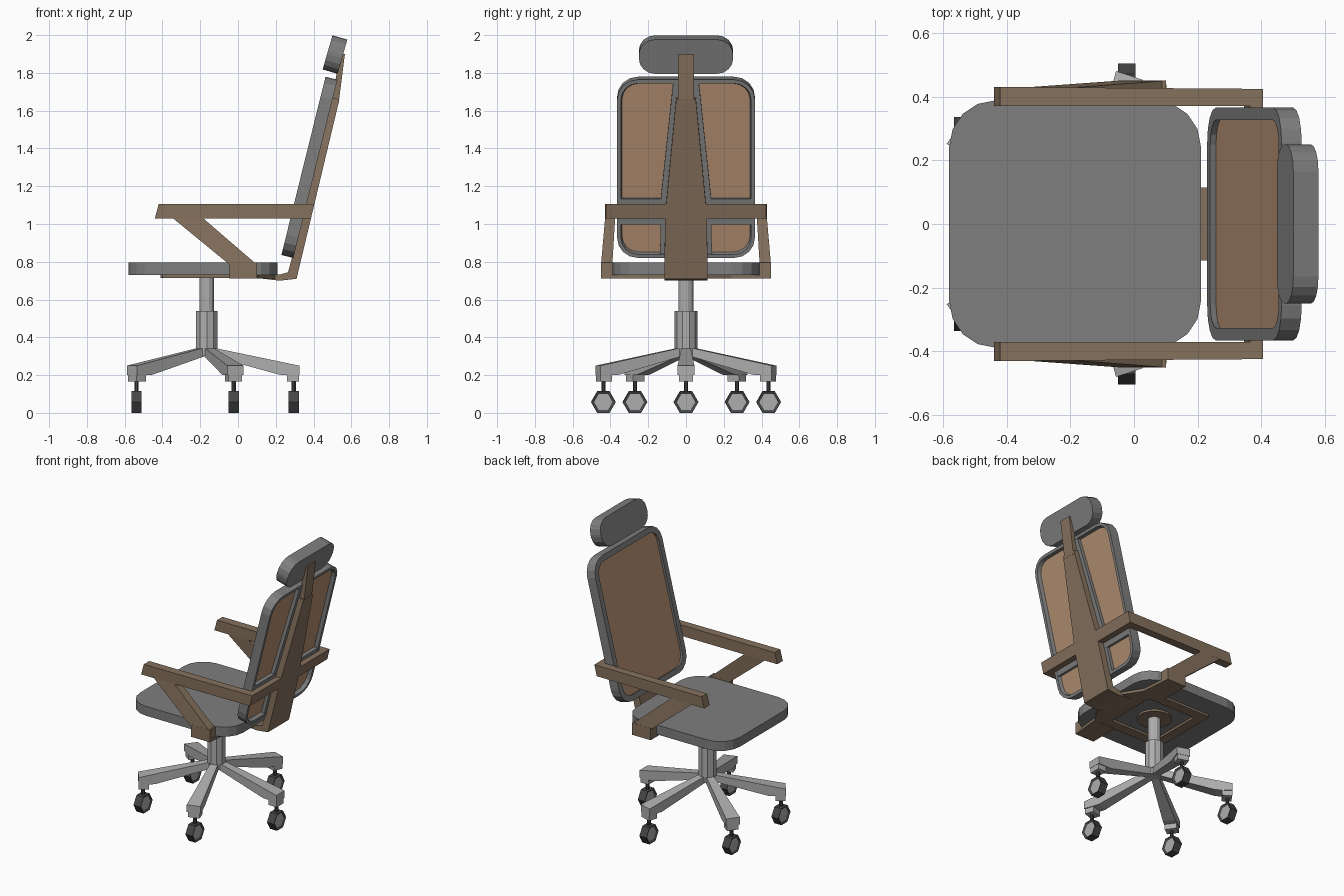
import bpy, bmesh
from math import sin, cos, pi, radians
from mathutils import Matrix, Vector

if "Cube" in bpy.data.objects:
    bpy.data.objects.remove(bpy.data.objects["Cube"])


def material(name, r, g, b):
    m = bpy.data.materials.new(name)
    m.use_nodes = True
    m.diffuse_color = (r, g, b, 1)
    m.node_tree.nodes["Principled BSDF"].inputs["Base Color"].default_value = (r, g, b, 1)
    return m


GREY = material("grey_padding", .21, .21, .21)
BROWN = material("brown_frame", .235, .165, .11)
TAN = material("tan_mesh", .45, .275, .165)
METAL = material("light_metal", .42, .42, .42)
DARK = material("dark_rubber", .06, .06, .06)


def finish(name, bm, *mats):
    bmesh.ops.recalc_face_normals(bm, faces=bm.faces)
    me = bpy.data.meshes.new(name)
    bm.to_mesh(me)
    bm.free()
    for m in mats:
        me.materials.append(m)
    ob = bpy.data.objects.new(name, me)
    bpy.context.collection.objects.link(ob)
    return ob


def loft(name, sections, mat, mtx=Matrix()):
    """Skin equal-length closed sections and cap both ends."""
    bm = bmesh.new()
    rings = [[bm.verts.new(mtx @ Vector(p)) for p in s] for s in sections]
    n = len(rings[0])
    for a, b in zip(rings, rings[1:]):
        for i in range(n):
            j = (i + 1) % n
            bm.faces.new((a[i], a[j], b[j], b[i]))
    bm.faces.new(rings[0])
    bm.faces.new(rings[-1])
    return finish(name, bm, mat)


def prism(name, pts, w0, w1, mat, mtx=Matrix()):
    return loft(name, [[(u, v, w) for u, v in pts] for w in (w0, w1)], mat, mtx)


def box(name, x0, x1, y0, y1, z0, z1, mat, mtx=Matrix()):
    return prism(name, [(x0, y0), (x1, y0), (x1, y1), (x0, y1)], z0, z1, mat, mtx)


def rounded(hu, hv, r, seg=4):
    """Rounded rectangle outline."""
    pts = []
    for k, (su, sv) in enumerate(((1, 1), (-1, 1), (-1, -1), (1, -1))):
        for i in range(seg + 1):
            a = pi / 2 * (k + i / seg)
            pts.append((su * (hu - r) + r * cos(a), sv * (hv - r) + r * sin(a)))
    return pts


def circle(r, n):
    return [(r * cos(2 * pi * (i + .5) / n), r * sin(2 * pi * (i + .5) / n)) for i in range(n)]


def ring(name, outer, inner0, inner1, w0, w1, mat, mtx):
    """Frame with an opening that may differ between its two sides."""
    bm = bmesh.new()
    loops = [[bm.verts.new(mtx @ Vector((u, v, w))) for u, v in pts]
             for pts, w in ((outer, w0), (outer, w1), (inner1, w1), (inner0, w0))]
    n = len(outer)
    for k in range(4):
        a, b = loops[k], loops[(k + 1) % 4]
        for i in range(n):
            j = (i + 1) % n
            bm.faces.new((a[i], a[j], b[j], b[i]))
    return finish(name, bm, mat)


def upright(x, z, deg):
    """Local u = width (y), v = leaning height, w = towards the rear."""
    a = radians(deg)
    return Matrix(((0, sin(a), cos(a), x), (1, 0, 0, 0), (0, cos(a), -sin(a), z), (0, 0, 0, 1)))


# Seat
at_seat = Matrix.Translation((-.185, 0, 0))
prism("seat", rounded(.395, .388, .145), .73, .795, GREY, at_seat)

# Plate below the seat
under = Matrix.Translation((-.155, 0, 0))
ring("seat_plate", rounded(.255, .25, .01, 1), rounded(.185, .18, .01, 1),
     rounded(.185, .18, .01, 1), .715, .732, BROWN, under)
column = Matrix.Translation((-.165, 0, 0))
prism("column_collar", circle(.11, 16), .716, .732, BROWN, column)

# Gas column and hub
prism("upper_column", circle(.04, 12), .53, .72, METAL, column)
prism("lower_column", circle(.06, 10), .34, .54, METAL, column)
prism("base_hub", circle(.054, 10), .3, .346, METAL, column)

# Five legs with casters
for k in range(5):
    turn = column @ Matrix.Rotation(2 * pi * k / 5, 4, 'Z')
    leg = [[(r, -h, lo), (r, h, lo), (r, h, hi), (r, -h, hi)] for r, h, lo, hi in
           ((.03, .024, .3, .346), (.385, .04, .202, .272), (.49, .045, .2, .25))]
    loft("base_leg", leg, METAL, turn)
    box("caster_mount", .425, .488, -.038, .038, .165, .202, METAL, turn)
    place = Matrix.Translation(turn @ Vector((.46, 0, 0)))
    prism("caster_stem", circle(.012, 8), .09, .17, DARK, place)
    # Hexagonal wheel with recessed light caps
    bm = bmesh.new()
    bmesh.ops.create_cone(bm, cap_ends=True, segments=6, radius1=.066, radius2=.066, depth=.054)
    caps = [f for f in bm.faces if abs(f.normal.z) > .9]
    for f in caps:
        f.material_index = 0
    bmesh.ops.inset_individual(bm, faces=caps, thickness=.017, depth=-.008)
    for f in caps:
        f.material_index = 1
    spin = Matrix.Rotation(pi / 2, 4, 'Y')
    bm.transform(spin)
    if max(v.co.z for v in bm.verts) > .06:
        bm.transform(Matrix.Rotation(pi / 6, 4, 'X'))
    bm.transform(place @ Matrix.Translation((0, 0, .0575)))
    finish("caster_wheel", bm, DARK, METAL)

# Backrest: rim, mesh panel and rear ribs
back = upright(.378, 1.3, 13.9)
ring("back_rim", rounded(.365, .486, .11), rounded(.327, .448, .08), rounded(.345, .466, .09),
     -.0325, .0325, GREY, back)
prism("back_mesh", rounded(.348, .468, .09), -.012, .008, TAN, back)
prism("back_spine_rib", [(-.137, -.47), (.137, -.47), (.133, -.16), (.068, .47),
                         (-.068, .47), (-.133, -.16)], .006, .031, GREY, back)
box("back_cross_rib", -.35, .35, -.305, -.165, .006, .0315, GREY, back)


# Rear spine, bending forward under the seat
def rear(z):
    return .31 + (z - .71) * .239


def spine_section(a, b, h):
    return [(a[0], -h, a[1]), (a[0], h, a[1]), (b[0], h, b[1]), (b[0], -h, b[1])]


spine = [spine_section((.09, .732), (.09, .715), .115),
         spine_section((.22, .732), (.22, .7), .115),
         spine_section((.265, .745), (.31, .71), .115)]
for z, h in ((1.05, .11), (1.66, .052)):
    spine.append(spine_section((rear(z) - .041, z + .01), (rear(z), z), h))
loft("rear_spine", spine, BROWN)
loft("headrest_bar", [spine_section((.495, 1.64), (.533, 1.64), .043),
                      spine_section((.54, 1.9), (.566, 1.9), .043)], BROWN)

# Headrest
prism("headrest", rounded(.25, .094, .085), -.041, .041, GREY, upright(.5135, 1.897, 16))

# Rear cross bar joining the armrests
lo, hi = 1.03, 1.105
loft("rear_cross_bar", [[(rear(lo) - .041, y, lo), (rear(lo), y, lo),
                         (rear(hi), y, hi), (rear(hi) - .041, y, hi)]
                        for y in (-.424, .424)], BROWN)

# Armrests, struts and feet on both sides
for side, s in (("left", 1), ("right", -1)):
    m = Matrix.Diagonal((1, s, 1, 1))
    loft(side + "_armrest", [[(a, .37, lo), (a, y, lo), (b, y, hi), (b, .37, hi)]
                             for a, b, y in ((-.44, -.42, .43), (rear(lo), rear(hi), .424))], BROWN, m)
    loft(side + "_arm_strut", [[(x0, y0, z), (x1, y0, z), (x1, y1, z), (x0, y1, z)]
                               for x0, x1, y0, y1, z in ((-.045, .1, .39, .45, .785),
                                                         (-.35, -.19, .375, .428, 1.035))], BROWN, m)
    box(side + "_arm_foot", -.045, .1, .388, .45, .715, .795, BROWN, m)
    prism(side + "_foot_bracket", [(-.045, .24), (-.045, .45), (.1, .45), (.12, .24),
                                   (.2, .11), (.09, .11), (.08, .24)], .712, .731, BROWN, m)
